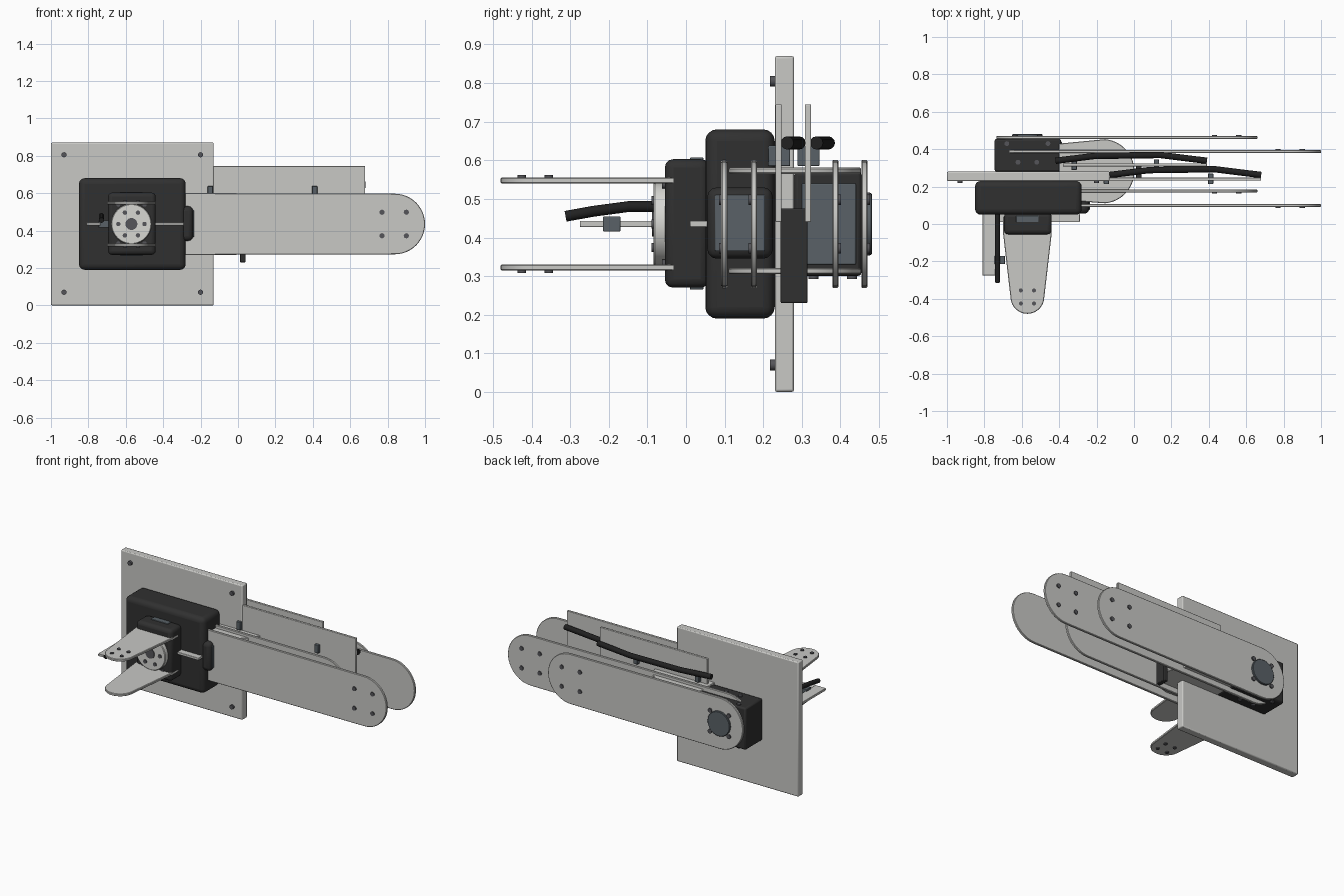
import bpy, bmesh, math
from mathutils import Vector

if "Cube" in bpy.data.objects:
    bpy.data.objects.remove(bpy.data.objects["Cube"])


def material(name, col):
    m = bpy.data.materials.new(name)
    m.use_nodes = True
    m.diffuse_color = (*col, 1)
    m.node_tree.nodes["Principled BSDF"].inputs["Base Color"].default_value = (*col, 1)
    return m


ALU = material("light grey metal", (0.58, 0.58, 0.56))
HORN = material("pale metal", (0.68, 0.68, 0.65))
BLACK = material("black plastic", (0.03, 0.03, 0.03))
CABLE = material("cable black", (0.015, 0.015, 0.015))
SLATE = material("slate grey", (0.1, 0.12, 0.135))
STEEL = material("dark steel", (0.09, 0.09, 0.1))

PX, PZ = -0.57, 0.435  # main pivot


def finish(name, bm, mat, bevel=0, segments=2):
    bmesh.ops.recalc_face_normals(bm, faces=bm.faces)
    me = bpy.data.meshes.new(name)
    bm.to_mesh(me)
    bm.free()
    me.materials.append(mat)
    ob = bpy.data.objects.new(name, me)
    bpy.context.collection.objects.link(ob)
    if bevel:
        mod = ob.modifiers.new("bevel", "BEVEL")
        mod.width, mod.segments = bevel, segments
        mod.limit_method, mod.angle_limit = "ANGLE", math.radians(40)
    bpy.context.view_layer.objects.active = ob
    bpy.ops.object.select_all(action="DESELECT")
    ob.select_set(True)
    bpy.ops.object.shade_smooth_by_angle(angle=math.radians(35))
    return ob


def box(name, x, y, z, mat, bevel=0.0, segments=2):
    bm = bmesh.new()
    bmesh.ops.create_cube(bm, size=1)
    for v in bm.verts:
        for i, (a, b) in enumerate((x, y, z)):
            v.co[i] = (a + b) / 2 + v.co[i] * (b - a)
    return finish(name, bm, mat, bevel, segments)


def plate(name, outline, axis, a, b, mat, bevel=0.003):
    """Extrude a flat outline along y or z, from a to b."""
    def place(u, v, w):
        return (u, w, v) if axis == "y" else (u, v, w)
    bm = bmesh.new()
    face = bm.faces.new([bm.verts.new(place(u, v, a)) for u, v in outline])
    new = bmesh.ops.extrude_face_region(bm, geom=[face])["geom"]
    shift = Vector(place(0, 0, b - a))
    bmesh.ops.translate(bm, vec=shift, verts=[g for g in new if isinstance(g, bmesh.types.BMVert)])
    return finish(name, bm, mat, bevel, 1)


def arc(u, v, r, start, end, n=24):
    return [(u + r * math.cos(math.radians(start + (end - start) * i / n)),
             v + r * math.sin(math.radians(start + (end - start) * i / n))) for i in range(n + 1)]


def disc(name, u, v, r, axis, a, b, mat, n=12, bevel=0):
    return plate(name, arc(u, v, r, 0, 360 - 360 / n, n - 1), axis, a, b, mat, bevel)


def cable(name, pts, r):
    cu = bpy.data.curves.new(name, "CURVE")
    cu.dimensions = "3D"
    cu.bevel_depth, cu.bevel_resolution, cu.use_fill_caps = r, 4, True
    sp = cu.splines.new("POLY")
    sp.points.add(len(pts) - 1)
    for p, co in zip(sp.points, pts):
        p.co = (*co, 1)
    cu.materials.append(CABLE)
    bpy.context.collection.objects.link(bpy.data.objects.new(name, cu))


# Mounting plate with corner bolts
box("mounting_plate", (-1, -0.13), (0.23, 0.28), (0, 0.87), ALU, 0.006)
for x in (-0.93, -0.2):
    for z in (0.07, 0.805):
        disc("corner_bolt", x, z, 0.014, "y", 0.218, 0.24, STEEL)

# Main actuator housing with its side cover
box("main_housing", (-0.85, -0.28), (0.05, 0.23), (0.19, 0.68), BLACK, 0.03, 4)
box("side_cover", (-0.31, -0.24), (0.055, 0.225), (0.345, 0.53), BLACK, 0.025, 3)
box("side_cover_panel", (-0.245, -0.236), (0.075, 0.205), (0.365, 0.51), SLATE, 0.003)

# Front actuator with panels and round horn
box("front_housing", (-0.695, -0.44), (-0.055, 0.06), (0.27, 0.603), BLACK, 0.022, 3)
for z in (0.265, 0.599):
    box("front_panel", (-0.63, -0.51), (0.01, 0.045), (z, z + 0.008), SLATE, 0.002)
disc("front_horn", PX, PZ, 0.108, "y", -0.084, -0.05, HORN, 40, 0.004)
disc("horn_hub", PX, PZ, 0.032, "y", -0.088, -0.07, STEEL, 20)
for u, v in arc(PX, PZ, 0.07, 0, 300, 5):
    disc("horn_bolt", u, v, 0.012, "y", -0.09, -0.07, STEEL)

# Front fork: two tapered fingers
finger = [(-0.44, 0.04), (-0.7, 0.04), (-0.7, -0.05)] + arc(PX, -0.39, 0.09, 185, 355) + [(-0.44, -0.05)]
for z, side in ((0.3225, -1), (0.5475, 1)):
    plate("front_finger", finger, "z", z - 0.008, z + 0.008, ALU)
    for x in (PX - 0.035, PX + 0.035):
        for y in (-0.425, -0.355):
            disc("finger_bolt", x, y, 0.011, "z", z, z + side * 0.014, STEEL)
    for x in (-0.64, -0.5):
        disc("finger_mount_bolt", x, PZ + side * 0.103, 0.011, "y", -0.062, -0.05, STEEL)

# Front sensor strip, cross strip, clip and cable
box("sensor_strip", (-0.81, -0.735), (-0.275, 0.06), (0.427, 0.443), ALU, 0.003)
box("cross_strip", (-0.81, -0.29), (0.01, 0.055), (0.427, 0.443), ALU, 0.003)
box("strip_clip", (-0.745, -0.69), (-0.215, -0.17), (0.415, 0.455), SLATE, 0.003)
cable("front_cable", [(-0.73, -0.312, 0.455), (-0.73, -0.24, 0.468),
                      (-0.73, -0.15, 0.48), (-0.73, 0.06, 0.48)], 0.014)

# Rear actuator
box("rear_housing", (-0.745, -0.39), (0.28, 0.455), (0.3, 0.571), BLACK, 0.01, 2)
box("rear_panel", (-0.393, -0.385), (0.3, 0.44), (0.33, 0.54), SLATE, 0.003)
for x, y in ((-0.68, 0.43), (-0.46, 0.43), (-0.62, 0.33), (-0.52, 0.33)):
    disc("housing_bolt", x, y, 0.013, "z", 0.56, 0.578, STEEL)
    disc("housing_bolt_low", x, y, 0.013, "z", 0.293, 0.31, STEEL)
disc("rear_hub", PX, PZ, 0.08, "y", 0.465, 0.482, SLATE, 32, 0.003)
for u, v in arc(PX, PZ, 0.095, 45, 315, 3):
    disc("hub_bolt", u, v, 0.014, "y", 0.46, 0.477, STEEL)

# Horizontal link plates with a wide rounded end
link = arc(-0.17, 0.282, 0.172, -85, 85, 30) + [(-0.4, 0.43), (-0.4, 0.13)]
for z in (0.305, 0.565):
    plate("link_plate", link, "z", z, z + 0.016, ALU)

# Two pairs of long arms, each pair with four end bolts per arm
for tag, y0, y1, tip in (("short", 0.176, 0.462, 0.66), ("long", 0.099, 0.387, 1.0)):
    outline = arc(tip - 0.162, PZ, 0.162, -90, 90) + arc(PX, PZ, 0.166, 90, 270)
    for y, side in ((y0, -1), (y1, 1)):
        plate(tag + "_arm", outline, "y", y - 0.008, y + 0.008, ALU)
        for dx in (0.1, 0.23):
            for dz in (-0.063, 0.063):
                disc(tag + "_arm_bolt", tip - dx, PZ + dz, 0.014, "y", y, y + side * 0.014, STEEL)

# Upright cable boards with clips and cables
for tag, x0, x1, y in (("inner", -0.18, 0.68, 0.24), ("outer", -0.38, 0.39, 0.316)):
    box(tag + "_cable_board", (x0, x1), (y - 0.008, y + 0.008), (0.44, 0.745), ALU, 0.003)
    for d in (0.27, 0.71 if tag == "outer" else 0.828):
        box(tag + "_clip", (x1 - d - 0.014, x1 - d + 0.014), (y - 0.027, y + 0.03), (0.585, 0.638), SLATE, 0.003)
    cable(tag + "_cable", [(x1 - 0.81, y + 0.022, 0.645), (x1 - 0.6, y + 0.048, 0.645),
                           (x1 - 0.25, y + 0.053, 0.645), (x1, y + 0.022, 0.645)], 0.017)

# Hanging controller box between the arms
box("controller_box", (0.01, 0.04), (0.245, 0.315), (0.23, 0.475), BLACK, 0.004)
